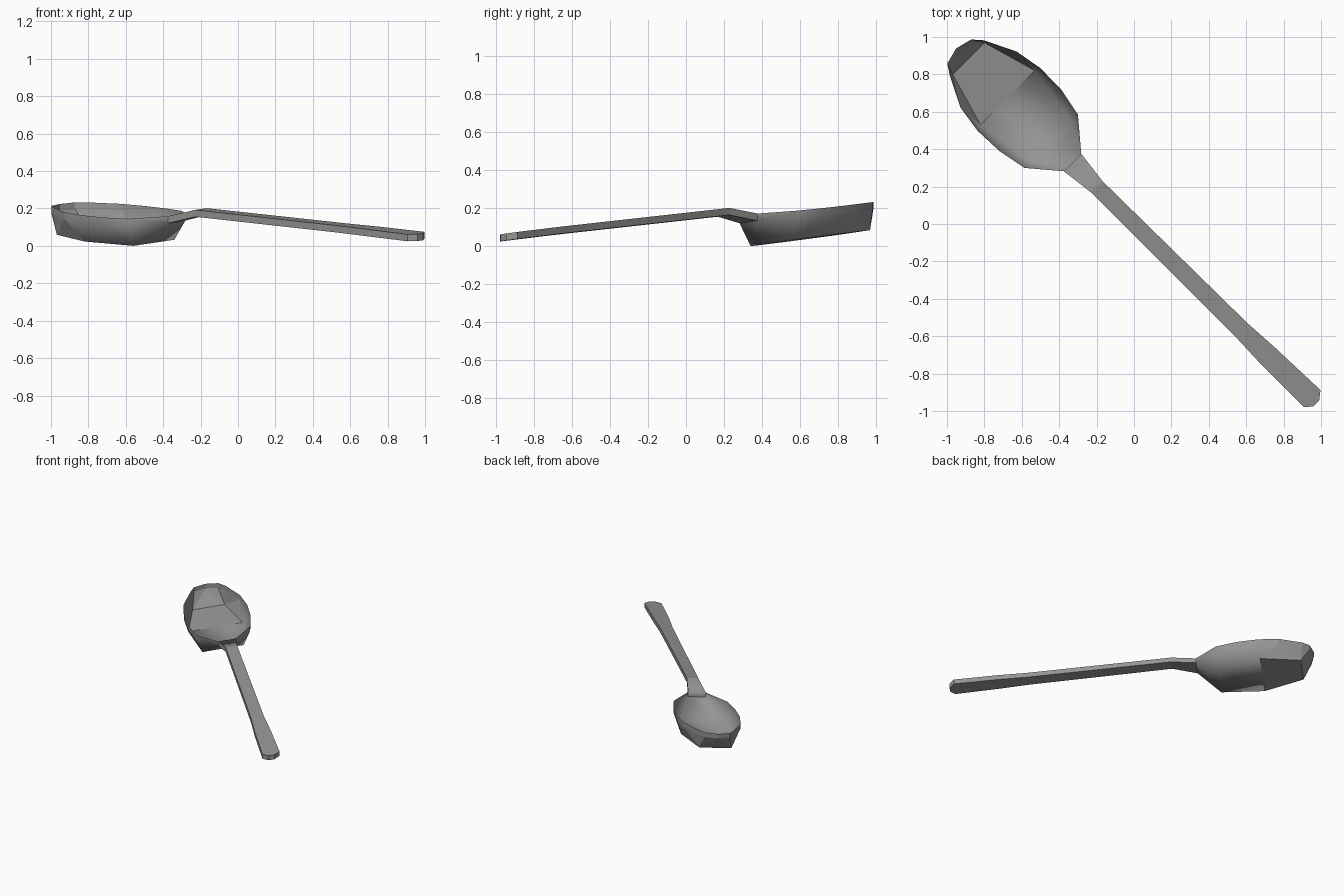
import bpy, bmesh
from math import sqrt

if "Cube" in bpy.data.objects:
    bpy.data.objects.remove(bpy.data.objects["Cube"])

R2 = sqrt(2)
ROLL = 0.105     # slight sideways tilt of the whole spoon
THICK = 0.037    # height of the rim band and handle

# Stations along the spoon: (distance along axis, half width, side offset, top height)
bowl = [(-1.313, .09, -.008, .224), (-1.262, .13, -.003, .219), (-1.096, .212, -.004, .203),
        (-.945, .237, -.002, .189), (-.785, .233, 0, .176), (-.626, .202, 0, .166)]
handle = [(-.465, .066, 0, .165), (-.28, .043, 0, .197), (.80, .048, .006, .112),
          (1.0, .058, .008, .096), (1.333, .064, .013, .067), (1.368, .022, .01, .064)]
stations = bowl + handle
# Flat bottom corners of the bowl: tip, middle, neck
floor = [(-1.25, .12, .072), (-.955, .205, .045), (-.636, .155, .0165)]

bm = bmesh.new()


def vert(u, v, z):
    return bm.verts.new(((u + v) / R2, (v - u) / R2, z + ROLL * v))


def pair(u, half, off, z):
    return [vert(u, off + s * half, z) for s in (-1, 1)]


def face(*vs, smooth=False):
    bm.faces.new(vs).smooth = smooth


top = [pair(u, h, o, z) for u, h, o, z in stations]
low = [pair(u, h, o, z - THICK) for u, h, o, z in stations]
tip_top, tip_low = vert(-1.336, -.008, .225), vert(-1.336, -.008, .225 - THICK)
T, M, N = [pair(u, h, 0, z) for u, h, z in floor]
nb = len(bowl)

for s in (0, 1):
    # Rim band and handle sides
    face(tip_top, top[0][s], low[0][s], tip_low)
    for i in range(len(stations) - 1):
        face(top[i][s], top[i + 1][s], low[i + 1][s], low[i][s], smooth=2 <= i < nb)
    # Bowl walls down to the flat bottom
    L = [p[s] for p in low]
    face(tip_low, L[0], T[s])
    face(L[0], L[1], T[s])
    face(L[1], L[2], T[s])
    face(L[2], M[s], T[s])
    face(L[2], L[3], M[s], smooth=True)
    face(L[3], L[4], M[s], smooth=True)
    face(L[4], N[s], M[s], smooth=True)
    face(L[4], L[5], N[s], smooth=True)
    face(L[5], L[6], N[s], smooth=True)

# Bowl bottom, tip wall and neck wall
face(tip_low, T[0], T[1])
face(T[0], T[1], M[1], M[0])
face(M[0], M[1], N[1], N[0], smooth=True)
face(N[0], N[1], low[nb][1], low[nb][0], smooth=True)

# Handle top, underside and ends
for i in range(nb, len(stations) - 1):
    for ring in (top, low):
        face(ring[i][0], ring[i][1], ring[i + 1][1], ring[i + 1][0], smooth=i == nb)
face(top[nb][0], top[nb][1], low[nb][1], low[nb][0], smooth=True)
face(top[-1][0], top[-1][1], low[-1][1], low[-1][0])

bmesh.ops.recalc_face_normals(bm, faces=bm.faces)
mesh = bpy.data.meshes.new("spoon")
bm.to_mesh(mesh)
bm.free()
spoon = bpy.data.objects.new("spoon", mesh)
bpy.context.collection.objects.link(spoon)

# Dark grey metal
metal = bpy.data.materials.new("dark_metal")
metal.diffuse_color = (.3, .3, .3, 1)
metal.use_nodes = True
metal.node_tree.nodes["Principled BSDF"].inputs["Base Color"].default_value = metal.diffuse_color
mesh.materials.append(metal)
